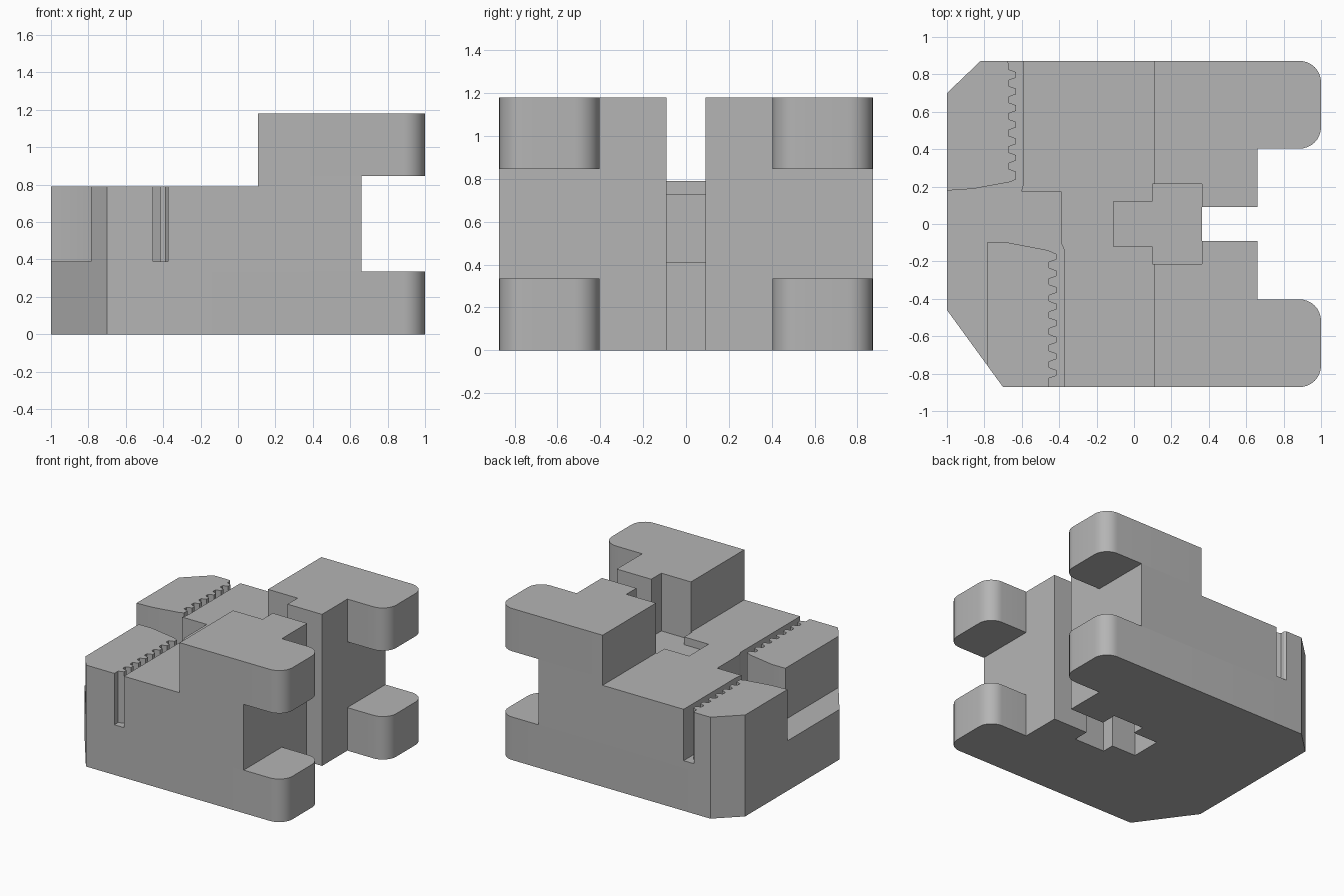
import bpy, bmesh, math

scene_cube = bpy.data.objects.get("Cube")
if scene_cube:
    bpy.data.objects.remove(scene_cube, do_unlink=True)

# Heights of the steps, from the ground up
CLAW_LOW, FLOOR, WEB_LOW, WEB_TOP, DECK, CLAW_HIGH, TOP = 0.335, 0.39, 0.41, 0.73, 0.79, 0.847, 1.18
SIDE = 0.872    # half depth of the block

grey = bpy.data.materials.new("plain grey")
grey.use_nodes = True
colour = (0.46, 0.46, 0.46, 1)
grey.diffuse_color = colour
grey.node_tree.nodes["Principled BSDF"].inputs["Base Color"].default_value = colour


def prism(name, outline, z0, z1):
    """Solid with a flat outline, from z0 to z1."""
    bm = bmesh.new()
    low = [bm.verts.new((x, y, z0)) for x, y in outline]
    high = [bm.verts.new((x, y, z1)) for x, y in outline]
    bm.faces.new(low[::-1])
    bm.faces.new(high)
    for i in range(len(low)):
        bm.faces.new((low[i - 1], low[i], high[i], high[i - 1]))
    bmesh.ops.recalc_face_normals(bm, faces=bm.faces)
    mesh = bpy.data.meshes.new(name)
    bm.to_mesh(mesh)
    bm.free()
    mesh.materials.append(grey)
    obj = bpy.data.objects.new(name, mesh)
    bpy.context.collection.objects.link(obj)
    # Smooth claw corners, sharp edges elsewhere
    bpy.ops.object.select_all(action="DESELECT")
    bpy.context.view_layer.objects.active = obj
    obj.select_set(True)
    bpy.ops.object.shade_smooth_by_angle(angle=math.radians(20))


def mirrored(points):
    """The same path on the other side of y = 0, keeping the winding."""
    return [(x, -y) for x, y in reversed(points)]


def arc(cx, cy, start, r=0.115, steps=8):
    angles = [math.radians(start + 90 * i / steps) for i in range(steps + 1)]
    return [(cx + r * math.cos(a), cy + r * math.sin(a)) for a in angles]


def teeth(tip, root, y, step, count):
    """Trapezoid teeth stepping along y."""
    return [(x, y + step * (i + f)) for i in range(count)
            for x, f in ((tip, 0), (tip, 0.34), (root, 0.5), (root, 0.84))]


# Paths for the -y half of each end and slot
claw_end = arc(0.885, -SIDE + 0.115, -90) + arc(0.885, -0.518, 0) + [(0.66, -0.403)]
plain_end = [(0.66, -SIDE)]
slit = [(0.66, -0.091), (0.363, -0.091)]
wide_slot = slit + [(0.363, -0.215)]
keyhole = wide_slot + [(0.1, -0.215), (0.1, -0.12), (-0.11, -0.12)]

# Left ends: chamfered block below, channel wall above
chamfered = [(-0.82, SIDE), (-1, 0.7), (-1, -0.46), (-0.7, -SIDE)]
channel_wall = [(-0.59, SIDE), (-0.59, 0.22), (-0.603, 0.173), (-0.39, 0.173),
                (-0.39, -0.1), (-0.373, -0.14), (-0.373, -SIDE)]

# Main block, one level at a time
levels = [
    ("base_with_lower_claws", chamfered, claw_end + keyhole, 0, CLAW_LOW),
    ("base_top", chamfered, plain_end + keyhole, CLAW_LOW, FLOOR),
    ("keyhole_ceiling_level", channel_wall, plain_end + keyhole, FLOOR, WEB_LOW),
    ("middle_block", channel_wall, plain_end + slit, WEB_LOW, WEB_TOP),
    ("deck", channel_wall, plain_end + keyhole, WEB_TOP, DECK),
]
for name, left_end, half, z0, z1 in levels:
    prism(name, left_end + half + mirrored(half), z0, z1)

# Twin towers with the upper claws
for name, end, z0, z1 in (("tower_foot", plain_end, DECK, CLAW_HIGH),
                          ("tower_with_upper_claw", claw_end, CLAW_HIGH, TOP)):
    half = [(0.108, -SIDE)] + end + wide_slot + [(0.108, -0.215)]
    prism("right_" + name, half, z0, z1)
    prism("left_" + name, mirrored(half), z0, z1)

# Toothed jaws standing on the channel floor
back_jaw = [(-1, 0.7), (-1, 0.18), (-0.98, 0.18), (-0.86, 0.188), (-0.66, 0.225), (-0.632, 0.238)]
back_jaw += teeth(-0.632, -0.67, 0.25, 0.0887, 7) + [(-0.68, SIDE), (-0.82, SIDE)]
prism("back_jaw", back_jaw, FLOOR, DECK)

front_jaw = [(-0.785, -0.756), (-0.785, -0.1), (-0.67, -0.1), (-0.46, -0.14)]
front_jaw += teeth(-0.415, -0.455, -0.16, -0.0887, 8) + [(-0.455, -SIDE), (-0.7, -SIDE)]
prism("front_jaw", front_jaw, FLOOR, DECK)
